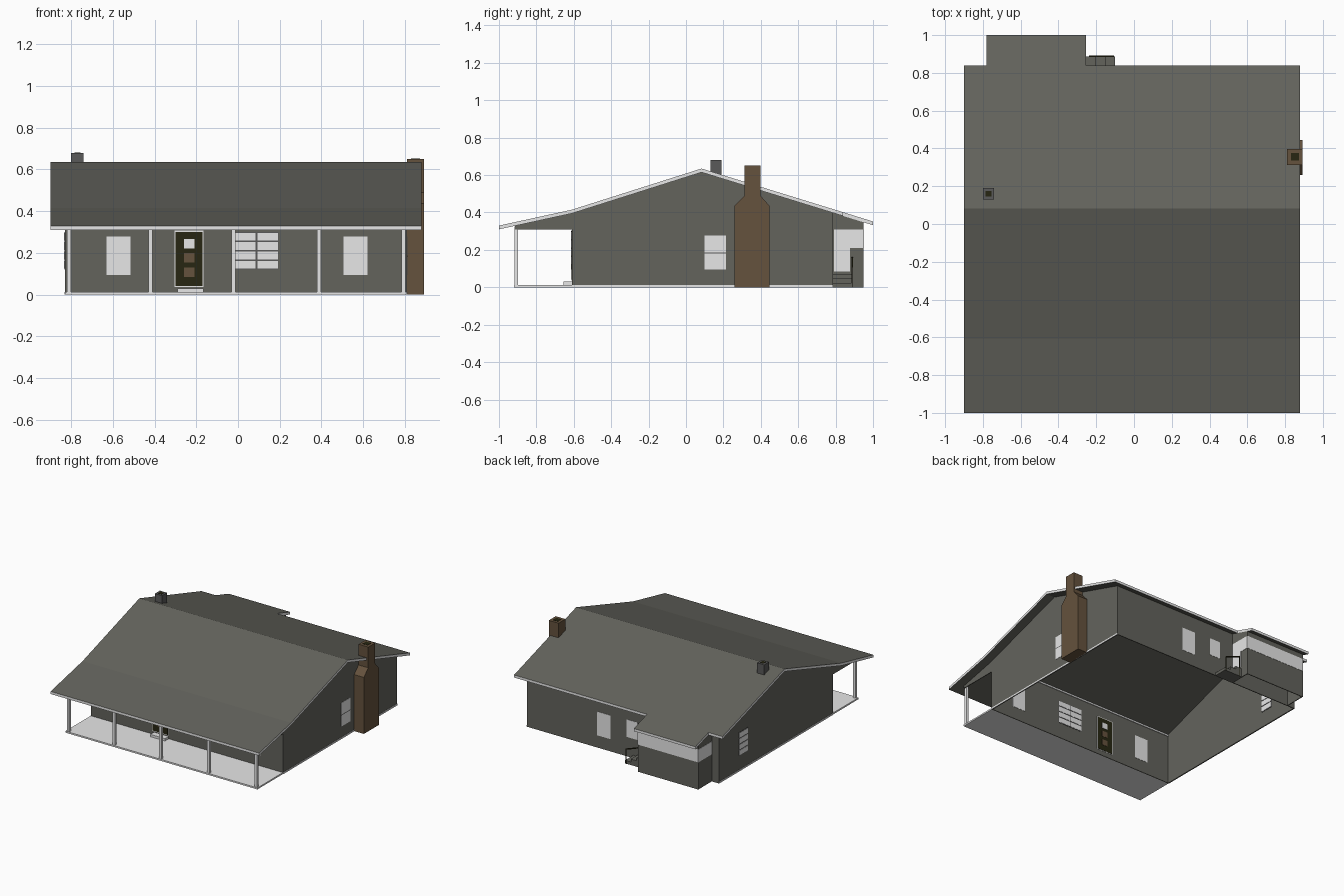
import bpy, bmesh
from mathutils import Vector

if "Cube" in bpy.data.objects:
    bpy.data.objects.remove(bpy.data.objects["Cube"])


def mat(name, r, g, b):
    m = bpy.data.materials.new(name)
    m.diffuse_color = (r, g, b, 1)
    m.use_nodes = True
    m.node_tree.nodes["Principled BSDF"].inputs["Base Color"].default_value = m.diffuse_color
    return m


GREY = mat("grey", .125, .125, .108)
WHITE = mat("white", .8, .8, .8)
BROWN = mat("brown", .13, .085, .047)
DARK = mat("dark olive", .02, .019, .006)
SLATE = mat("slate", .1, .1, .1)


def prism(name, pts, axis, lo, hi, *mats, rule=None):
    """Extrude a profile: axis 'x' takes (y,z) points, axis 'y' takes (x,z) points."""
    bm = bmesh.new()

    def place(p, t):
        return (t, p[0], p[1]) if axis == 'x' else (p[0], t, p[1])
    face = bm.faces.new([bm.verts.new(place(p, lo)) for p in pts])
    ext = bmesh.ops.extrude_face_region(bm, geom=[face])
    step = Vector((hi - lo, 0, 0) if axis == 'x' else (0, hi - lo, 0))
    bmesh.ops.translate(bm, vec=step, verts=[v for v in ext['geom'] if isinstance(v, bmesh.types.BMVert)])
    bmesh.ops.recalc_face_normals(bm, faces=bm.faces)
    if rule:
        for f in bm.faces:
            f.material_index = rule(f.normal)
    me = bpy.data.meshes.new(name)
    bm.to_mesh(me)
    bm.free()
    for m in mats:
        me.materials.append(m)
    ob = bpy.data.objects.new(name, me)
    bpy.context.collection.objects.link(ob)
    return ob


def box(name, x0, x1, y0, y1, z0, z1, m):
    return prism(name, [(x0, z0), (x1, z0), (x1, z1), (x0, z1)], 'y', y0, y1, m)


def plate(name, side, at, u0, u1, z0, z1, m, t=.0098):
    """Thin panel centred in a wall; side 'y' is a front/back wall, 'x' a side wall."""
    if side == 'y':
        return box(name, u0, u1, at - t / 2, at + t / 2, z0, z1, m)
    return box(name, at - t / 2, at + t / 2, u0, u1, z0, z1, m)


def roof_z(y):
    if y < -.61:
        return .415 + (y + .61) * .218
    return .635 + (y - .083) * (.3175 if y < .083 else -.3086)


T = .02   # roof thickness
W = .006  # wall thickness
LX, RX, FY, BY = -.83, .81, -.61, .785


# Roof: grey slopes, white fascia on every edge
def roof(name, ys, x0, x1):
    top = [(y, roof_z(y)) for y in ys]
    under = [(y, z - T) for y, z in reversed(top)]
    prism(name, top + under, 'x', x0, x1, GREY, WHITE, rule=lambda n: int(abs(n.z) < .3))


roof("main_roof", [-1, -.61, .083, .84], -.9, .88)
roof("rear_roof", [.835, 1], -.78, -.255)

# Main walls, open underneath
gable = [(FY, 0), (BY, 0)] + [(y, roof_z(y) - T) for y in (BY, .083, FY, -.915)] + [(-.915, .31), (FY, .31)]
prism("left_wall", gable, 'x', LX, LX + W, GREY)
prism("right_wall", gable, 'x', RX - W, RX, GREY)
box("front_wall", LX, RX, FY, FY + W, 0, .395, GREY)
box("back_wall", LX, RX, BY - W, BY, 0, .397, GREY)
box("front_wall_plate", LX + W, RX - W, FY + W, FY + .012, .38, .392, WHITE)

# Rear extension walls with white bands and a side door
EX0, EX1, EY = -.77, -.255, .95
side = [(BY, 0), (EY, 0), (EY, roof_z(EY) - T), (BY, roof_z(BY) - T)]
prism("extension_left_wall", side, 'x', EX0, EX0 + W, GREY)
prism("extension_right_wall", side, 'x', EX1 - W, EX1, GREY)
box("extension_back_wall", EX0, EX1, EY - W, EY, 0, roof_z(EY) - T, GREY)
plate("extension_back_band", 'y', EY - W / 2, EX0, EX1, .21, .31, WHITE)
plate("extension_left_band", 'x', EX0 + W / 2, BY, EY, .21, .31, WHITE)
plate("extension_right_band", 'x', EX1 - W / 2, BY + .005, EY, .21, .31, WHITE)
plate("extension_door", 'x', EX1 - W / 2, BY + .005, .877, .085, .22, WHITE)

# Base trim around the house
box("left_base_trim", LX - .003, LX, FY, BY, 0, .012, WHITE)
box("right_base_trim", RX, RX + .003, FY, BY, 0, .012, WHITE)

# Porch floor, posts and front step
box("porch_floor", LX, RX, -.92, FY, 0, .012, WHITE)
for i, x in enumerate((-.81, -.42, -.022, .388, .793)):
    box(f"porch_post_{i}", x - .01, x + .01, -.917, -.897, .012, .326, WHITE)
box("front_step", -.29, -.165, -.655, FY, .012, .03, WHITE)

# Plain windows
FM, BM = FY + W / 2, BY - W / 2
plate("front_left_window", 'y', FM, -.63, -.515, .095, .278, WHITE)
plate("front_right_window", 'y', FM, .505, .62, .095, .278, WHITE)
plate("back_window", 'y', BM, .093, .21, .095, .278, WHITE)
plate("back_small_window", 'y', BM, -.138, -.045, .15, .285, WHITE)
for z0, z1 in ((.095, .181), (.187, .278)):
    plate("right_window_sash", 'x', RX - W / 2, .1, .215, z0, z1, WHITE)
plate("right_window_bar", 'x', RX - W / 2, .1, .215, .181, .187, SLATE)


# Louvred windows: slate frame with rows of white panes
def pane_window(name, side, at, u0, u1, z0, z1, cols):
    plate(name + "_frame", side, at, u0, u1, z0, z1, SLATE)
    cw, rh, g = (u1 - u0) / cols, (z1 - z0) / 4, .004
    for c in range(cols):
        for r in range(4):
            plate(name + "_pane", side, at, u0 + c * cw + g, u0 + (c + 1) * cw - g,
                  z0 + r * rh + g, z0 + (r + 1) * rh - g, WHITE, .014)


pane_window("front_pane_window", 'y', FM, -.018, .195, .12, .3, 2)
pane_window("left_pane_window", 'x', LX + W / 2, .43, .545, .12, .3, 1)

# Front door with white surround and three panels
plate("door_surround", 'y', FM, -.305, -.165, .037, .307, WHITE)
plate("door", 'y', FM, -.299, -.171, .042, .301, DARK, .014)
for z, m in ((.222, WHITE), (.155, BROWN), (.085, BROWN)):
    plate("door_panel", 'y', FM, -.258, -.208, z, z + .045, m, .018)

# Brick chimney with shoulders, and its flue
prism("chimney", [(.26, 0), (.446, 0), (.446, .436), (.398, .49), (.398, .65),
                  (.313, .65), (.313, .49), (.26, .436)], 'x', .81, .893, BROWN)
box("chimney_flue", .83, .873, .335, .377, .649, .652, DARK)

# Small roof vent
box("roof_vent", -.8, -.74, .13, .19, .58, .68, SLATE)
box("roof_vent_flue", -.785, -.755, .145, .175, .679, .682, DARK)

# Back steps with hand rail
for i, x in enumerate((-.2, -.15, -.1)):
    box(f"back_step_{i}", EX1, x, BY, .888, 0, .069 - i * .023, GREY)
for x, z in ((-.235, .069), (-.11, .023)):
    box("rail_post", x - .003, x + .003, .885, .891, 0, z + .09, DARK)
prism("hand_rail", [(-.235, .153), (-.107, .107), (-.107, .115), (-.235, .161)], 'y', .884, .892, DARK)
